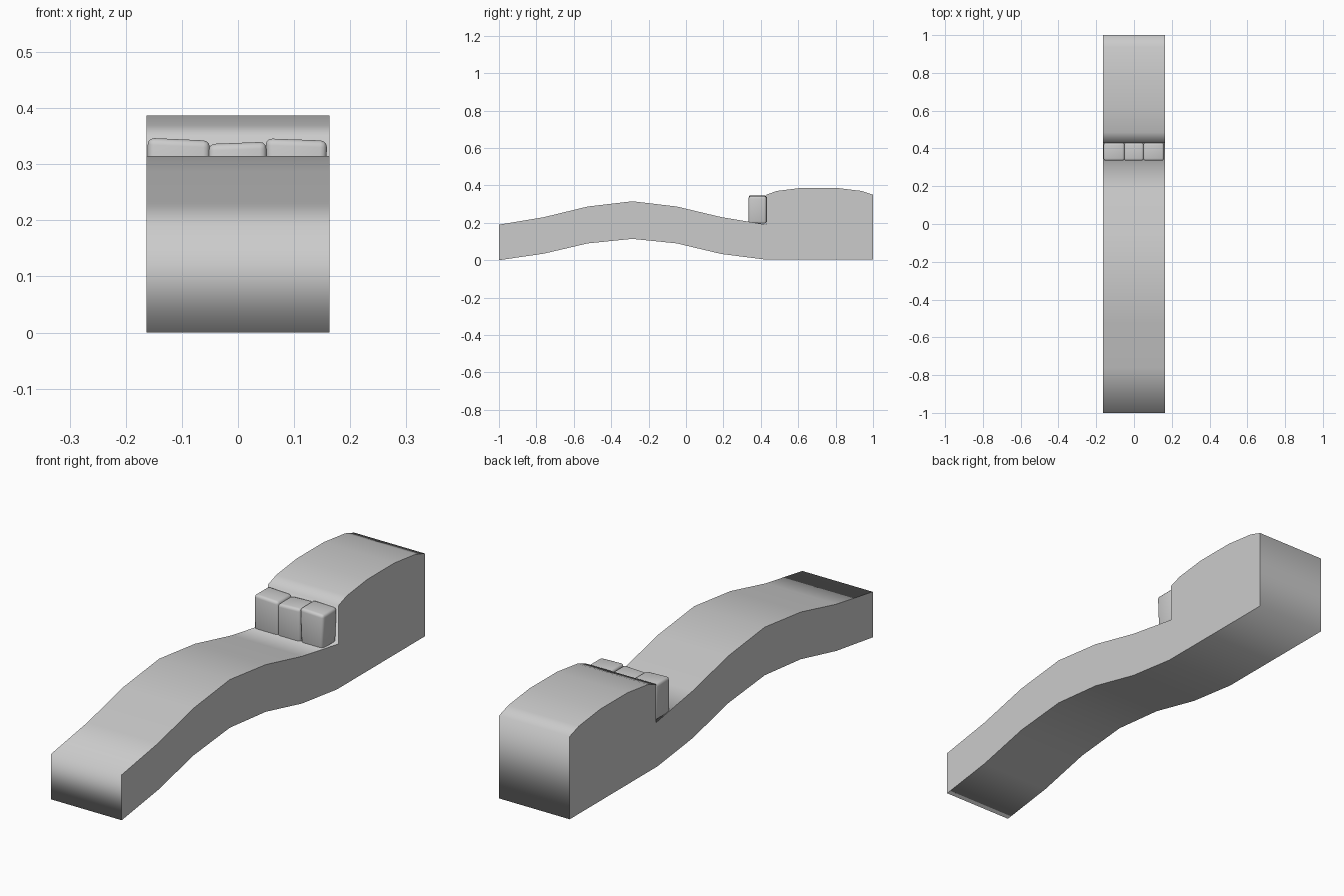
import bpy, bmesh
from math import radians
from mathutils import Matrix, Vector

if "Cube" in bpy.data.objects:
    bpy.data.objects.remove(bpy.data.objects["Cube"])

grey = bpy.data.materials.new("plain_grey")
grey.use_nodes = True
colour = (0.6, 0.6, 0.6, 1)
grey.diffuse_color = colour
grey.node_tree.nodes["Principled BSDF"].inputs["Base Color"].default_value = colour

HALF_WIDTH = 0.163


def add_object(name, bm):
    bmesh.ops.recalc_face_normals(bm, faces=bm.faces)
    mesh = bpy.data.meshes.new(name)
    bm.to_mesh(mesh)
    bm.free()
    mesh.materials.append(grey)
    obj = bpy.data.objects.new(name, mesh)
    bpy.context.collection.objects.link(obj)
    return obj


# Wavy body: side profile (y, z) swept across the width
top = [(-1, .19), (-.76, .23), (-.525, .287), (-.287, .315), (-.05, .287), (.19, .23), (.43, .19)]
raised_end = [(.43, .35), (.485, .37), (.62, .387), (.80, .387), (.94, .37), (1, .35)]
underside = [(1, .004), (.42, .004), (.19, .033), (-.05, .09), (-.287, .114),
             (-.525, .09), (-.76, .035), (-1, 0)]
bm = bmesh.new()
side = bm.faces.new([bm.verts.new((-HALF_WIDTH, y, z)) for y, z in top + raised_end + underside])
swept = bmesh.ops.extrude_face_region(bm, geom=[side], use_keep_orig=True)["geom"]
bmesh.ops.translate(bm, vec=(2 * HALF_WIDTH, 0, 0),
                    verts=[v for v in swept if isinstance(v, bmesh.types.BMVert)])
bm.normal_update()
for face in bm.faces:
    face.smooth = len(face.verts) == 4
    if not face.smooth:
        for edge in face.edges:
            edge.smooth = False
add_object("wavy_body", bm)


# Three soft blocks resting against the step: name, x range, top heights, bottom inset
blocks = [("right_block", -.161, -.05, .347, .342, 0),
          ("middle_block", -.053, .051, .336, .340, 0),
          ("left_block", .049, .159, .346, .342, .006)]
for name, x0, x1, z0, z1, inset in blocks:
    bm = bmesh.new()
    bmesh.ops.create_cube(bm, size=1)
    for v in bm.verts:
        right = v.co.x > 0
        upper = v.co.z > 0
        x = x1 if right else x0
        if not upper:
            x += -inset if right else inset
        z = (z1 if right else z0) if upper else .195
        v.co = Vector((x, .43 if v.co.y > 0 else .335, z))
    obj = add_object(name, bm)
    soft = obj.modifiers.new("soft_edges", "BEVEL")
    soft.width = .012
    soft.segments = 3
    for poly in obj.data.polygons:
        poly.use_smooth = True
